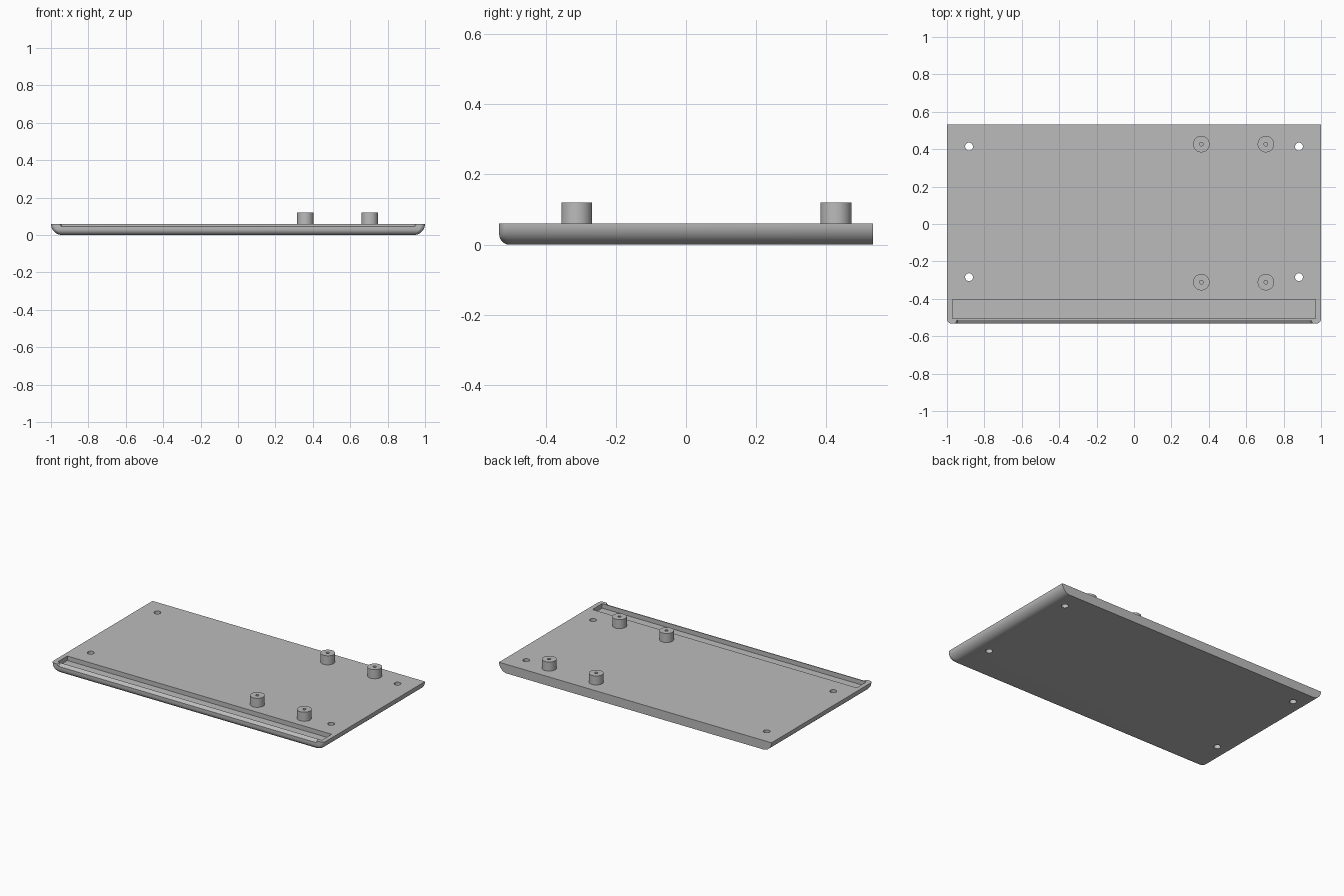
import bpy, bmesh, math

cube = bpy.data.objects.get("Cube")
if cube:
    bpy.data.objects.remove(cube, do_unlink=True)

grey = bpy.data.materials.new("plain_grey")
grey.use_nodes = True
grey.diffuse_color = (0.5, 0.5, 0.5, 1)
grey.node_tree.nodes["Principled BSDF"].inputs["Base Color"].default_value = (0.5, 0.5, 0.5, 1)

HALF_X, HALF_Y, TOP = 1.0, 0.532, 0.06
SIDE_R, FRONT_R, CORNER_R = 0.06, 0.03, 0.025


def make_object(name, bm):
    bmesh.ops.recalc_face_normals(bm, faces=bm.faces)
    mesh = bpy.data.meshes.new(name)
    bm.to_mesh(mesh)
    bm.free()
    obj = bpy.data.objects.new(name, mesh)
    bpy.context.collection.objects.link(obj)
    mesh.materials.append(grey)
    return obj


def cylinder(name, x, y, z0, z1, r, sides=40):
    bm = bmesh.new()
    bmesh.ops.create_cone(bm, cap_ends=True, segments=sides, radius1=r, radius2=r, depth=z1 - z0)
    bmesh.ops.translate(bm, verts=bm.verts, vec=(x, y, (z0 + z1) / 2))
    return make_object(name, bm)


def hull(name, points):
    bm = bmesh.new()
    for p in points:
        bm.verts.new(p)
    bmesh.ops.convex_hull(bm, input=bm.verts)
    return make_object(name, bm)


def cut(obj, cutter):
    cutter.hide_render = True
    mod = obj.modifiers.new("cut", 'BOOLEAN')
    mod.operation, mod.solver, mod.object = 'DIFFERENCE', 'EXACT', cutter
    bpy.context.view_layer.objects.active = obj
    bpy.ops.object.modifier_apply(modifier=mod.name)
    bpy.data.objects.remove(cutter, do_unlink=True)


def smooth(obj):
    bpy.ops.object.select_all(action='DESELECT')
    obj.select_set(True)
    bpy.context.view_layer.objects.active = obj
    bpy.ops.object.shade_smooth_by_angle(angle=math.radians(30))


def inset(z, r):
    # how far a rounded lower edge is pulled in at height z
    return r - math.sqrt(max(0, r * r - (r - z) ** 2)) if z < r else 0


def outline(z):
    # plan outline at height z: square back corners, rounded front corners
    hx, front = HALF_X - inset(z, SIDE_R), -HALF_Y + inset(z, FRONT_R)
    pts = [(hx, HALF_Y, z), (-hx, HALF_Y, z)]
    for side, start in ((-1, math.pi), (1, 1.5 * math.pi)):
        for i in range(7):
            a = start + i * math.pi / 12
            pts.append((side * (hx - CORNER_R) + CORNER_R * math.cos(a),
                        front + CORNER_R + CORNER_R * math.sin(a), z))
    return pts


# Base plate, lofted upward through its rounded lower edge
bm = bmesh.new()
steps = 12
rings = [[bm.verts.new(p) for p in outline(TOP * (1 - math.cos(i * math.pi / 2 / steps)))]
         for i in range(steps + 1)]
for low, high in zip(rings, rings[1:]):
    for i in range(len(low)):
        j = (i + 1) % len(low)
        bm.faces.new((low[i], low[j], high[j], high[i]))
bm.faces.new(rings[0])
bm.faces.new(rings[-1])
plate = make_object("base_plate", bm)

# Long recessed slot near the front
cut(plate, hull("slot_cutter", [(x, y, z) for x in (-0.97, 0.97)
                                for y in (-0.506, -0.404) for z in (0.03, 0.1)]))

# Sloped front lip between the two corners
lip = []
for s in (-1, 1):
    lip += [(s * 0.945, -0.512, TOP), (s * 0.945, -0.512, 0.1), (s * 0.965, -0.55, 0.1),
            (s * 0.965, -0.55, TOP), (s * 0.945, -0.55, 0.035)]
cut(plate, hull("lip_cutter", lip))

# Four through holes for screws
for x in (-0.882, 0.882):
    for y in (-0.284, 0.414):
        cut(plate, cylinder("hole_cutter", x, y, -0.1, 0.2, 0.021, 32))
smooth(plate)

# Four hollow standoffs on the left half
for side, x in (("inner", 0.36), ("outer", 0.705)):
    for end, y in (("front", -0.311), ("back", 0.427)):
        post = cylinder(f"standoff_{end}_{side}", x, y, TOP - 0.005, 0.12, 0.044)
        cut(post, cylinder("pin_cutter", x, y, TOP, 0.2, 0.01, 20))
        smooth(post)
